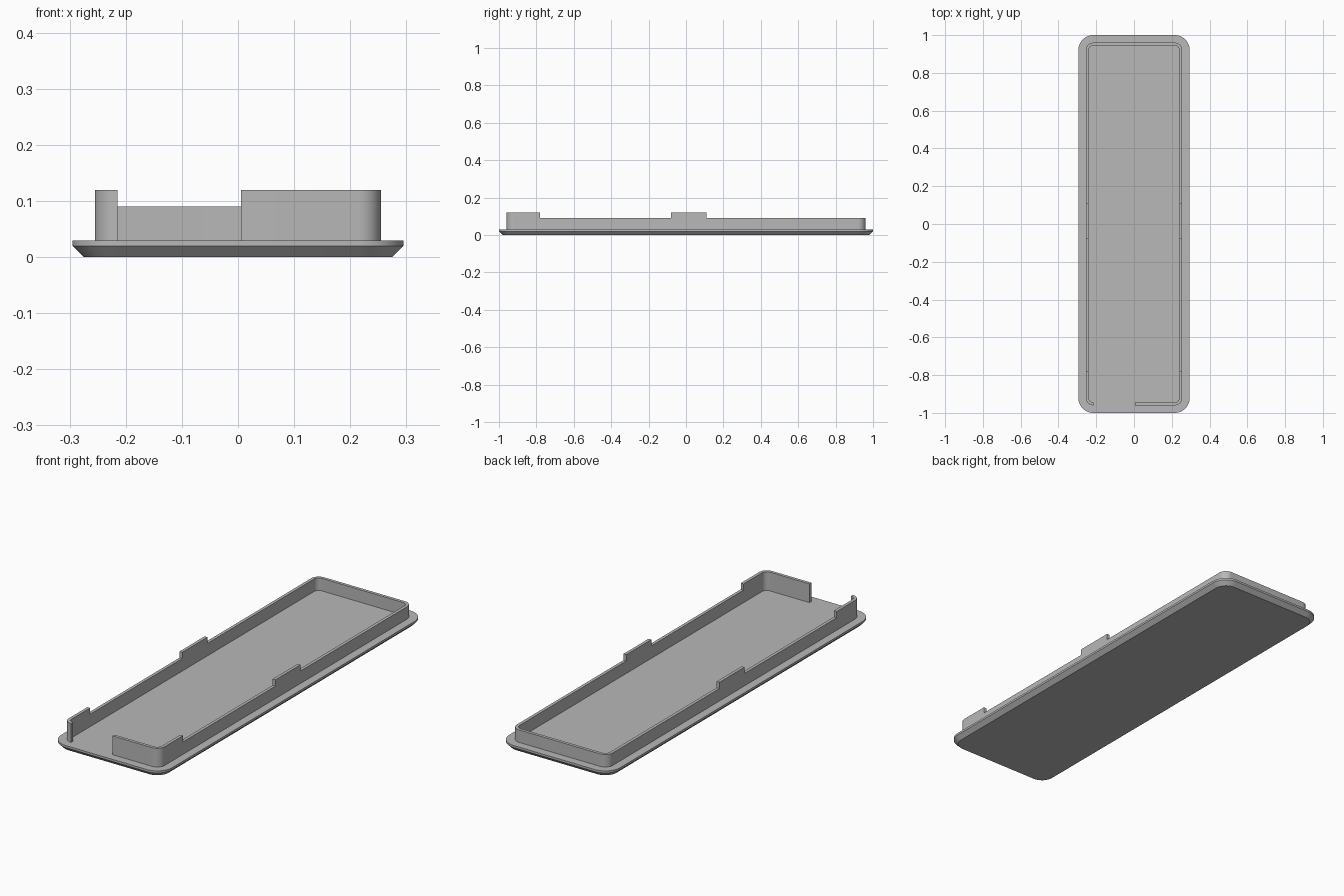
import bpy, bmesh
from math import sin, cos, pi
from mathutils import Vector

cube = bpy.data.objects.get("Cube")
if cube:
    bpy.data.objects.remove(cube)

grey = bpy.data.materials.new("light grey")
grey.use_nodes = True
colour = (0.48, 0.48, 0.48, 1)
grey.diffuse_color = colour
grey.node_tree.nodes["Principled BSDF"].inputs["Base Color"].default_value = colour

CX, CY = 0.215, 0.92       # shared centres of the rounded corners
STEPS = 12                 # segments in each corner
PLATE_TOP, LOW_TOP, TALL_TOP = 0.03, 0.09, 0.12
TABS = [(-1, -0.78), (-0.08, 0.11)]   # raised stretches along y


def corner(sx, sy, start):
    """Clockwise quarter turn as (centre, direction) pairs."""
    for i in range(STEPS + 1):
        a = start - pi / 2 * i / STEPS
        yield Vector((sx * CX, sy * CY, 0)), Vector((cos(a), sin(a), 0))


def finish(bm, name):
    bmesh.ops.recalc_face_normals(bm, faces=bm.faces)
    mesh = bpy.data.meshes.new(name)
    bm.to_mesh(mesh)
    bm.free()
    mesh.materials.append(grey)
    ob = bpy.data.objects.new(name, mesh)
    bpy.context.collection.objects.link(ob)
    bpy.ops.object.select_all(action='DESELECT')
    ob.select_set(True)
    bpy.context.view_layer.objects.active = ob
    bpy.ops.object.shade_smooth_by_angle(angle=pi / 6)
    return ob


front_right = list(corner(-1, -1, -pi / 2))
back_right = list(corner(-1, 1, pi))
back_left = list(corner(1, 1, pi / 2))
front_left = list(corner(1, -1, 0))

# Base plate: rounded rectangle with a chamfered underside
bm = bmesh.new()
outline = front_right + back_right + back_left + front_left
rings = [[bm.verts.new(c + d * r + Vector((0, 0, z))) for c, d in outline]
         for r, z in ((0.06, 0), (0.08, 0.02), (0.08, PLATE_TOP))]
for low, high in zip(rings, rings[1:]):
    for i in range(len(low)):
        bm.faces.new((low[i - 1], low[i], high[i], high[i - 1]))
bm.faces.new(rings[0])
bm.faces.new(rings[-1])
finish(bm, "base_plate")

# Rim wall: thin open loop with a gap at the front
breaks = [y for y in sorted(sum(TABS, ())) if y > -CY]


def side(sx, ys):
    return [(Vector((sx * CX, y, 0)), Vector((sx, 0, 0))) for y in ys]


path = (front_right + side(-1, breaks) + back_right + back_left
        + side(1, reversed(breaks)) + front_left
        + [(Vector((0.005, -CY, 0)), Vector((0, -1, 0)))])
bm = bmesh.new()
columns = [[bm.verts.new(c + d * r + Vector((0, 0, z)))
            for r, z in ((0.025, PLATE_TOP), (0.04, PLATE_TOP),
                         (0.04, LOW_TOP), (0.025, LOW_TOP))]
           for c, d in path]
for a, b in zip(columns, columns[1:]):
    for i in range(4):
        bm.faces.new((a[i - 1], a[i], b[i], b[i - 1]))
bm.faces.new(columns[0])
bm.faces.new(columns[-1])
bmesh.ops.recalc_face_normals(bm, faces=bm.faces)

# Raise the tabs out of the rim's top faces
tall = [f for f in bm.faces if f.normal.z > 0.9
        and any(lo < f.calc_center_median().y < hi for lo, hi in TABS)]
raised = bmesh.ops.extrude_face_region(bm, geom=tall)["geom"]
bmesh.ops.delete(bm, geom=[f for f in tall if f.is_valid], context='FACES_ONLY')
for v in raised:
    if isinstance(v, bmesh.types.BMVert):
        v.co.z = TALL_TOP
finish(bm, "rim_wall")
